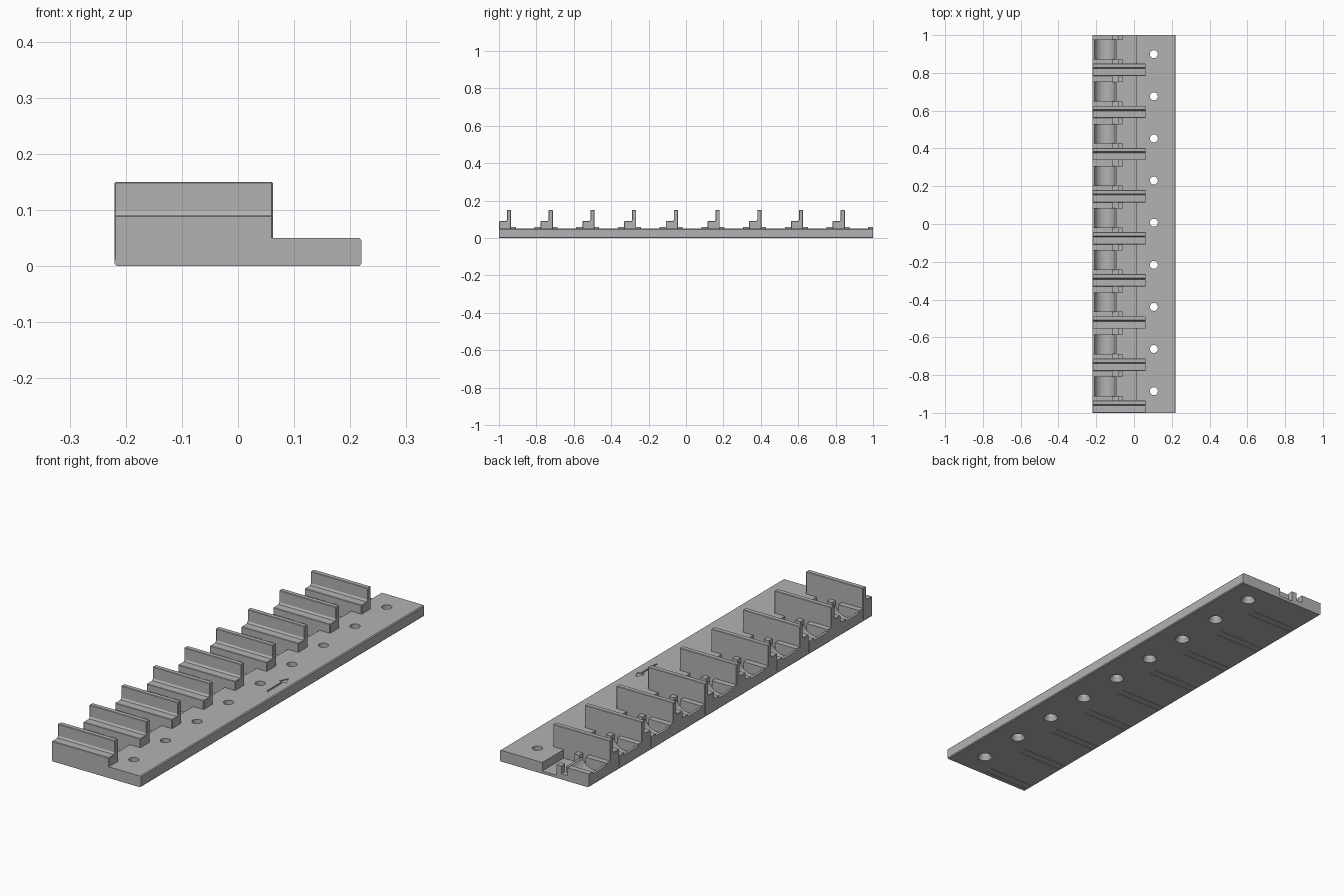
import bpy, bmesh, math
from mathutils import Matrix

cube = bpy.data.objects.get("Cube")
if cube:
    bpy.data.objects.remove(cube, do_unlink=True)

grey = bpy.data.materials.new("grey plastic")
grey.use_nodes = True
GREY = (0.45, 0.45, 0.45, 1)
grey.diffuse_color = GREY
grey.node_tree.nodes["Principled BSDF"].inputs["Base Color"].default_value = GREY

PITCH, COUNT = 0.223, 9
LEFT, RIGHT, FLOOR, TOP = -0.22, 0.22, 0.012, 0.05


def make_object(name, bm):
    bmesh.ops.recalc_face_normals(bm, faces=bm.faces)
    mesh = bpy.data.meshes.new(name)
    bm.to_mesh(mesh)
    bm.free()
    mesh.materials.append(grey)
    obj = bpy.data.objects.new(name, mesh)
    bpy.context.collection.objects.link(obj)
    return obj


def prism(bm, profile, start, end, axis):
    """Extrude a profile along x (profile in y, z), y (x, z) or z (x, y)."""
    place = {"x": lambda p, t: (t, p[0], p[1]),
             "y": lambda p, t: (p[0], t, p[1]),
             "z": lambda p, t: (p[0], p[1], t)}[axis]
    a = [bm.verts.new(place(p, start)) for p in profile]
    b = [bm.verts.new(place(p, end)) for p in profile]
    bm.faces.new(a)
    bm.faces.new(b[::-1])
    for i in range(len(a)):
        j = (i + 1) % len(a)
        bm.faces.new((a[i], b[i], b[j], a[j]))


def cone(bm, x, y, z, r1, r2, depth):
    bmesh.ops.create_cone(bm, cap_ends=True, segments=32, radius1=r1, radius2=r2,
                          depth=depth, matrix=Matrix.Translation((x, y, z)))


def cut(target, bm):
    cutter = make_object("cutter", bm)
    cutter.hide_render = True
    mod = target.modifiers.new("cut", "BOOLEAN")
    mod.operation, mod.solver, mod.object = "DIFFERENCE", "EXACT", cutter
    bpy.context.view_layer.objects.active = target
    bpy.ops.object.modifier_apply(modifier=mod.name)
    bpy.data.objects.remove(cutter, do_unlink=True)


# Base plate: thick screw rail with a thin floor beside it
c = 0.004
bm = bmesh.new()
prism(bm, [(LEFT, c), (LEFT + c, 0), (RIGHT - c, 0), (RIGHT, c), (RIGHT, TOP - c),
           (RIGHT - c, TOP), (0.01, TOP), (0.01, FLOOR), (LEFT, FLOOR)], -1, 1, "y")
base = make_object("base_plate", bm)

# Screw holes
bm = bmesh.new()
for k in range(COUNT):
    cone(bm, 0.105, -0.885 + k * PITCH, 0.03, 0.021, 0.021, 0.2)
cut(base, bm)

# Countersinks under the holes
bm = bmesh.new()
for k in range(COUNT):
    cone(bm, 0.105, -0.885 + k * PITCH, 0.01, 0.034, 0.018, 0.03)
cut(base, bm)

# Thin slits under each divider
bm = bmesh.new()
for k in range(COUNT):
    for dy in (0.02, 0.054):
        y = -1 + k * PITCH + dy
        prism(bm, [(y - 0.002, -0.01), (y + 0.002, -0.01),
                   (y + 0.002, 0.009), (y - 0.002, 0.009)], -0.21, 0.02, "x")
cut(base, bm)

# Engraved direction arrow
bm = bmesh.new()
half = [(0.004, -0.05), (0.004, 0.06), (0.018, 0.06)]
outline = half + [(0, 0.1)] + [(-x, y) for x, y in reversed(half)]
prism(bm, [(0.172 + x, 0.01 + y) for x, y in outline], TOP - 0.004, TOP + 0.02, "z")
cut(base, bm)

# Round trough profile for the cradles
trough = [(LEFT, 0.01), (LEFT, TOP)]
radius, cx, cz = 0.058, -0.155, 0.072
sweep = math.acos((cz - TOP) / radius)
for i in range(17):
    a = -sweep + 2 * sweep * i / 16
    trough.append((cx + radius * math.sin(a), cz - radius * math.cos(a)))
trough += [(-0.09, TOP), (-0.09, 0.01)]

# Collar profile with a lead notch
collar = [(LEFT, 0.01), (LEFT, 0.06), (-0.115, 0.06), (-0.115, 0.025),
          (-0.085, 0.025), (-0.085, 0.06), (-0.06, 0.06), (-0.06, 0.01)]

for k in range(COUNT):
    y0 = -1 + k * PITCH
    # Stepped divider with a tall thin wall
    bm = bmesh.new()
    steps = [(0, 0.01), (0, 0.09), (0.038, 0.09), (0.043, 0.098),
             (0.043, 0.15), (0.065, 0.15), (0.065, 0.01)]
    prism(bm, [(y0 + y, z) for y, z in steps], LEFT, 0.062, "x")
    divider = make_object(f"divider_{k + 1}", bm)
    bevel = divider.modifiers.new("edge chamfer", "BEVEL")
    bevel.width, bevel.segments = 0.002, 1
    bevel.limit_method, bevel.angle_limit = "ANGLE", math.radians(60)

    # Cradle between the two collars
    bm = bmesh.new()
    prism(bm, trough, y0 + 0.088, y0 + 0.192, "y")
    cradle = make_object(f"cradle_{k + 1}", bm)
    for poly in cradle.data.polygons:
        poly.use_smooth = abs(poly.normal.y) < 0.5
    bpy.ops.object.select_all(action="DESELECT")
    cradle.select_set(True)
    bpy.context.view_layer.objects.active = cradle
    bpy.ops.object.shade_smooth_by_angle(angle=math.radians(30))

    # Collars at both ends of the cradle
    bm = bmesh.new()
    prism(bm, collar, y0 + 0.064, y0 + 0.09, "y")
    prism(bm, collar, y0 + 0.19, min(y0 + PITCH + 0.001, 1), "y")
    make_object(f"collars_{k + 1}", bm)
